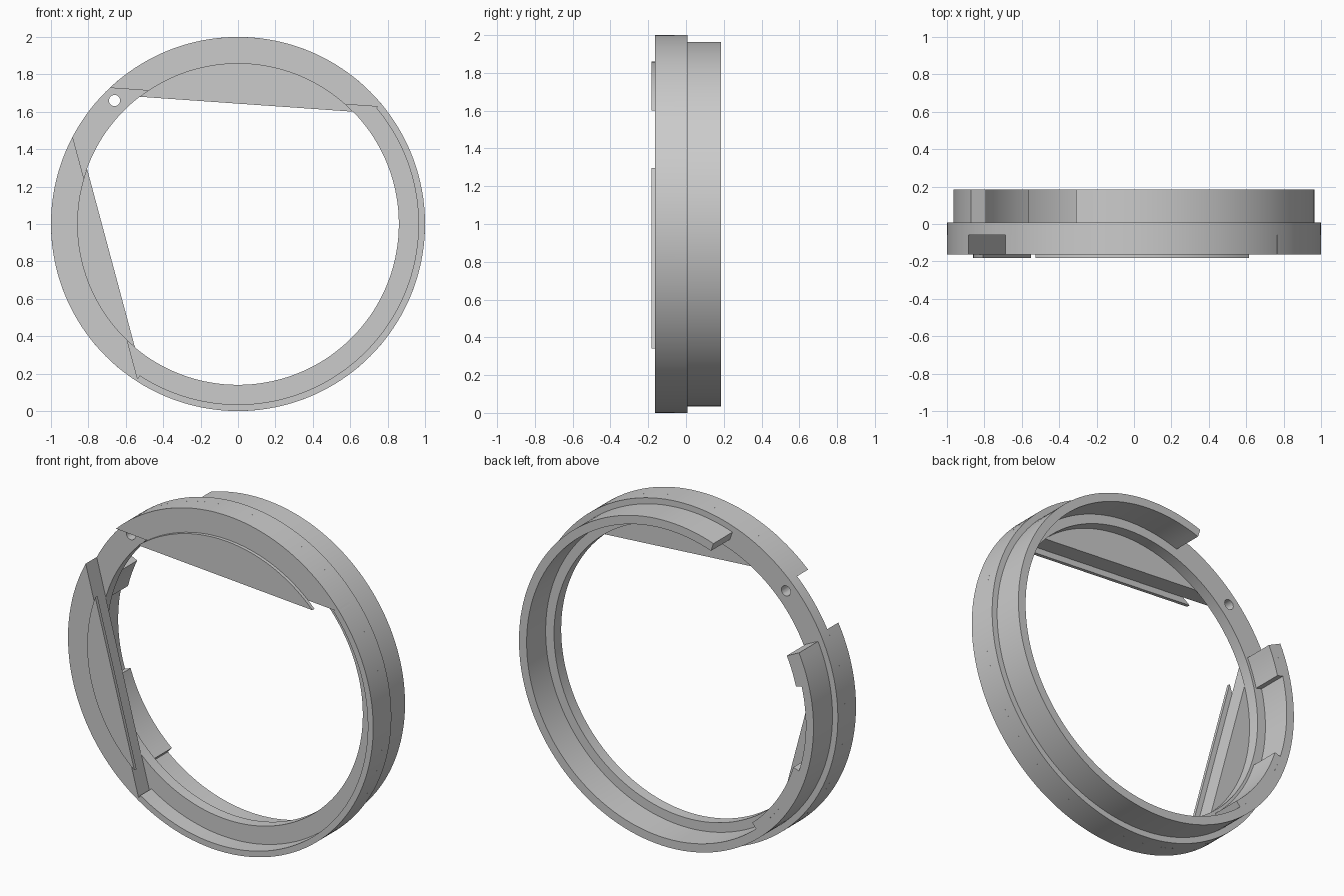
import bpy, bmesh
from math import cos, sin, radians, acos, degrees, ceil

cube = bpy.data.objects.get("Cube")
if cube:
    bpy.data.objects.remove(cube, do_unlink=True)

grey = bpy.data.materials.new("plain_grey")
grey.use_nodes = True
grey.diffuse_color = (0.6, 0.6, 0.6, 1)
grey.node_tree.nodes["Principled BSDF"].inputs["Base Color"].default_value = (0.6, 0.6, 0.6, 1)

# Depth layers from front to back, and ring radii
PLATE, FRONT, FLOOR, SEAM, BACK = -0.183, -0.163, -0.06, 0.007, 0.185
OUTER, STEP, LIP, THICK, HOLE = 1.0, 0.965, 0.915, 0.876, 0.86
CENTRE = 1.0


def point(r, a, y):
    return (r * cos(radians(a)), y, CENTRE + r * sin(radians(a)))


def finish(name, bm):
    bmesh.ops.recalc_face_normals(bm, faces=bm.faces)
    mesh = bpy.data.meshes.new(name)
    bm.to_mesh(mesh)
    bm.free()
    mesh.materials.append(grey)
    obj = bpy.data.objects.new(name, mesh)
    bpy.context.collection.objects.link(obj)
    return obj


def sector(name, r0, r1, y0, y1, a0=0, a1=360):
    """Rectangular section swept around the ring axis."""
    bm = bmesh.new()
    full = a1 - a0 >= 360
    n = ceil((a1 - a0) / 2.5)
    loops = []
    for i in range(n if full else n + 1):
        a = a0 + (a1 - a0) * i / n
        loops.append([bm.verts.new(point(r, a, y))
                      for r, y in ((r0, y0), (r1, y0), (r1, y1), (r0, y1))])
    for i in range(n):
        p, q = loops[i], loops[(i + 1) % len(loops)]
        for k in range(4):
            m = (k + 1) % 4
            bm.faces.new((p[k], p[m], q[m], q[k]))
    if not full:
        bm.faces.new(loops[0])
        bm.faces.new(loops[-1])
    return finish(name, bm)


def segment(name, r, facing, chord, y0, y1):
    """Solid cut from a disc by a straight chord."""
    bm = bmesh.new()
    half = degrees(acos(chord / r))
    n = ceil(2 * half / 2.5)
    angles = [facing - half + 2 * half * i / n for i in range(n + 1)]
    front = [bm.verts.new(point(r, a, y0)) for a in angles]
    back = [bm.verts.new(point(r, a, y1)) for a in angles]
    bm.faces.new(front)
    bm.faces.new(back)
    for i in range(n + 1):
        j = (i + 1) % (n + 1)
        bm.faces.new((front[i], front[j], back[j], back[i]))
    return finish(name, bm)


parts = []

# Flat floor ring with a small pin hole
floor = sector("floor_ring", HOLE, OUTER, FLOOR, SEAM)
bpy.ops.mesh.primitive_cylinder_add(vertices=24, radius=0.03, depth=0.4,
                                    location=(-0.66, 0, 1.66), rotation=(radians(90), 0, 0))
cutter = bpy.context.object
cutter.name = "pin_hole_cutter"
cutter.hide_render = True
cut = floor.modifiers.new("pin_hole", 'BOOLEAN')
cut.operation = 'DIFFERENCE'
cut.solver = 'EXACT'
cut.object = cutter
bpy.context.view_layer.objects.active = floor
bpy.ops.object.modifier_apply(modifier=cut.name)
bpy.data.objects.remove(cutter, do_unlink=True)
parts.append(floor)

# Two chord-cut covers, each with a thin plate in front
for side, facing, body, plate in (("top", 86, 0.678, 0.642), ("right", 195, 0.733, 0.703)):
    parts.append(segment(side + "_cover", OUTER, facing, body, FRONT, FLOOR))
    parts.append(segment(side + "_front_plate", HOLE, facing, plate, PLATE, FRONT))

# Thin front wall joining the covers the long way round
parts.append(sector("front_wall", STEP, OUTER, FRONT, FLOOR, 237, 400))

# Rear wall with an opening, and thicker blocks on its inside
parts.append(sector("rear_wall", LIP, STEP, SEAM, BACK, 154.4, 468.7))
parts.append(sector("upper_inner_block", THICK, LIP, SEAM, BACK, 154.4, 166))
parts.append(sector("lower_inner_block", THICK, LIP, SEAM, BACK, 198, 230))

# Smooth curved walls, sharp edges
bpy.ops.object.select_all(action='DESELECT')
for obj in parts:
    obj.select_set(True)
bpy.context.view_layer.objects.active = parts[0]
bpy.ops.object.shade_smooth_by_angle(angle=radians(30))
